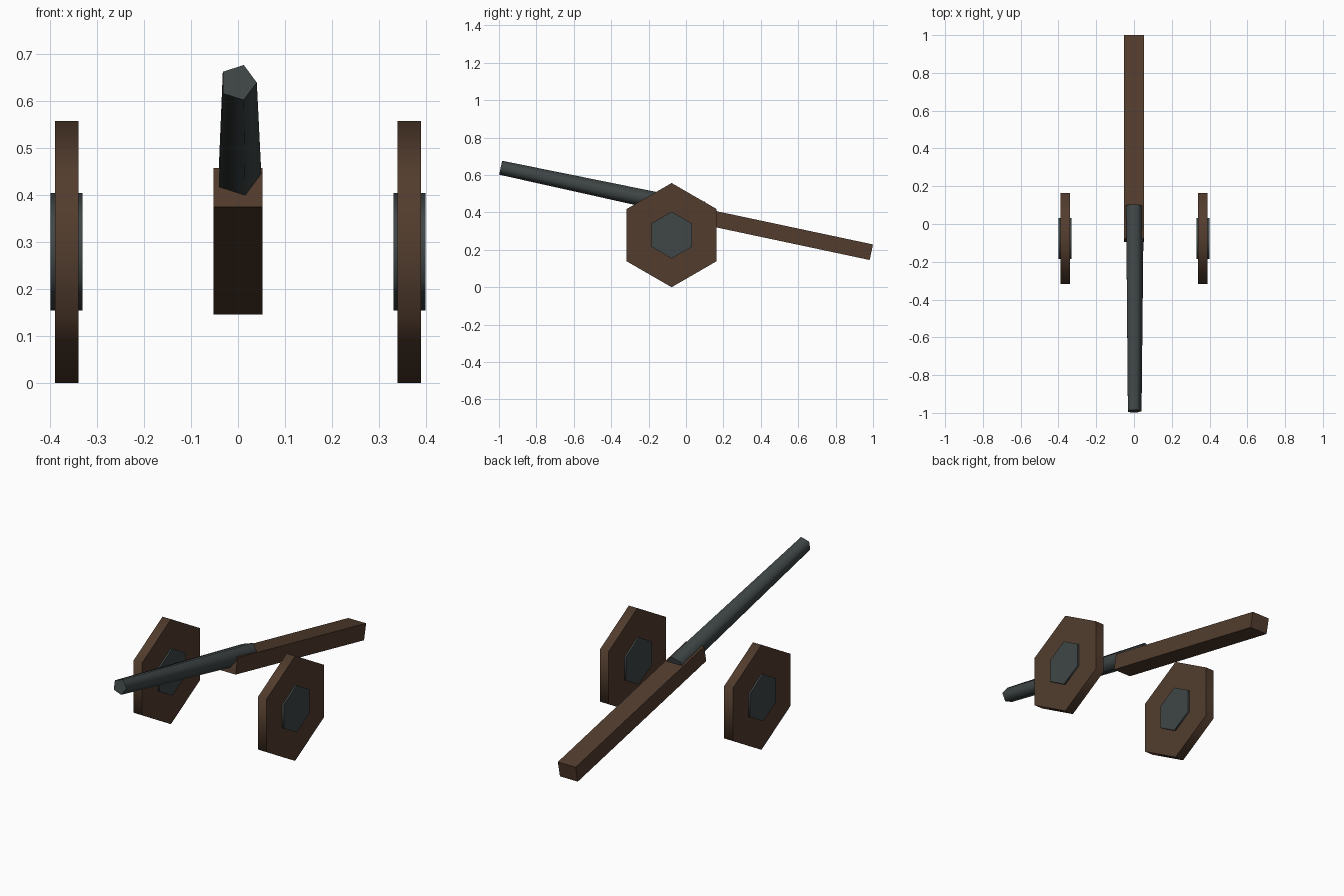
import bpy, bmesh
from math import radians, cos, sin, pi
from mathutils import Vector, Matrix

if "Cube" in bpy.data.objects:
    bpy.data.objects.remove(bpy.data.objects["Cube"], do_unlink=True)


def material(name, rgb):
    m = bpy.data.materials.new(name)
    m.use_nodes = True
    m.diffuse_color = (*rgb, 1)
    m.node_tree.nodes["Principled BSDF"].inputs["Base Color"].default_value = (*rgb, 1)
    return m


wood = material("dark wood", (0.085, 0.046, 0.027))
iron = material("dark iron", (0.050, 0.061, 0.061))


def finish(name, bm, mat):
    bmesh.ops.recalc_face_normals(bm, faces=bm.faces)
    mesh = bpy.data.meshes.new(name)
    bm.to_mesh(mesh)
    bm.free()
    mesh.materials.append(mat)
    ob = bpy.data.objects.new(name, mesh)
    bpy.context.scene.collection.objects.link(ob)
    return ob


def prism(name, start, end, r_start, r_end, sides, first, mat):
    """Capped prism from start to end; its first corner points along first."""
    start, end, u = Vector(start), Vector(end), Vector(first)
    v = (end - start).normalized().cross(u)
    bm = bmesh.new()
    rings = []
    for centre, r in ((start, r_start), (end, r_end)):
        angles = [2 * pi * i / sides for i in range(sides)]
        rings.append([bm.verts.new(centre + r * (cos(a) * u + sin(a) * v)) for a in angles])
        bm.faces.new(rings[-1])
    a, b = rings
    for i in range(sides):
        j = (i + 1) % sides
        bm.faces.new((a[i], a[j], b[j], b[i]))
    ob = finish(name, bm, mat)
    # Round the sides, keep the end caps sharp
    bpy.ops.object.select_all(action='DESELECT')
    ob.select_set(True)
    bpy.context.view_layer.objects.active = ob
    bpy.ops.object.shade_smooth_by_angle(angle=radians(80))
    return ob


tilt = radians(12)
along = Vector((0, cos(tilt), -sin(tilt)))

# Sloping trail beam
length = 1.101
bm = bmesh.new()
bmesh.ops.create_cube(bm, size=1)
front_end = Vector((0, -0.086, 0.416))
bmesh.ops.transform(bm, verts=bm.verts, matrix=(
    Matrix.Translation(front_end + along * length / 2)
    @ Matrix.Rotation(-tilt, 4, 'X')
    @ Matrix.Diagonal((0.105, length, 0.085, 1))))
finish("trail_beam", bm, wood)

# Five-sided barrel, wider toward the breech
muzzle = Vector((0, -0.991, 0.639))
prism("barrel", muzzle, muzzle + along * 1.11, 0.040, 0.0515, 5, (1, 0, 0), iron)

# Six-sided wheels with hubs
for side, s in (("left", 1), ("right", -1)):
    for part, half, r, mat in (("wheel", 0.025, 0.2785, wood), ("hub", 0.034, 0.125, iron)):
        ends = [(s * 0.3645 + d, -0.077, 0.2785) for d in (-half, half)]
        prism(side + "_" + part, *ends, r, r, 6, (0, 0, 1), mat)
